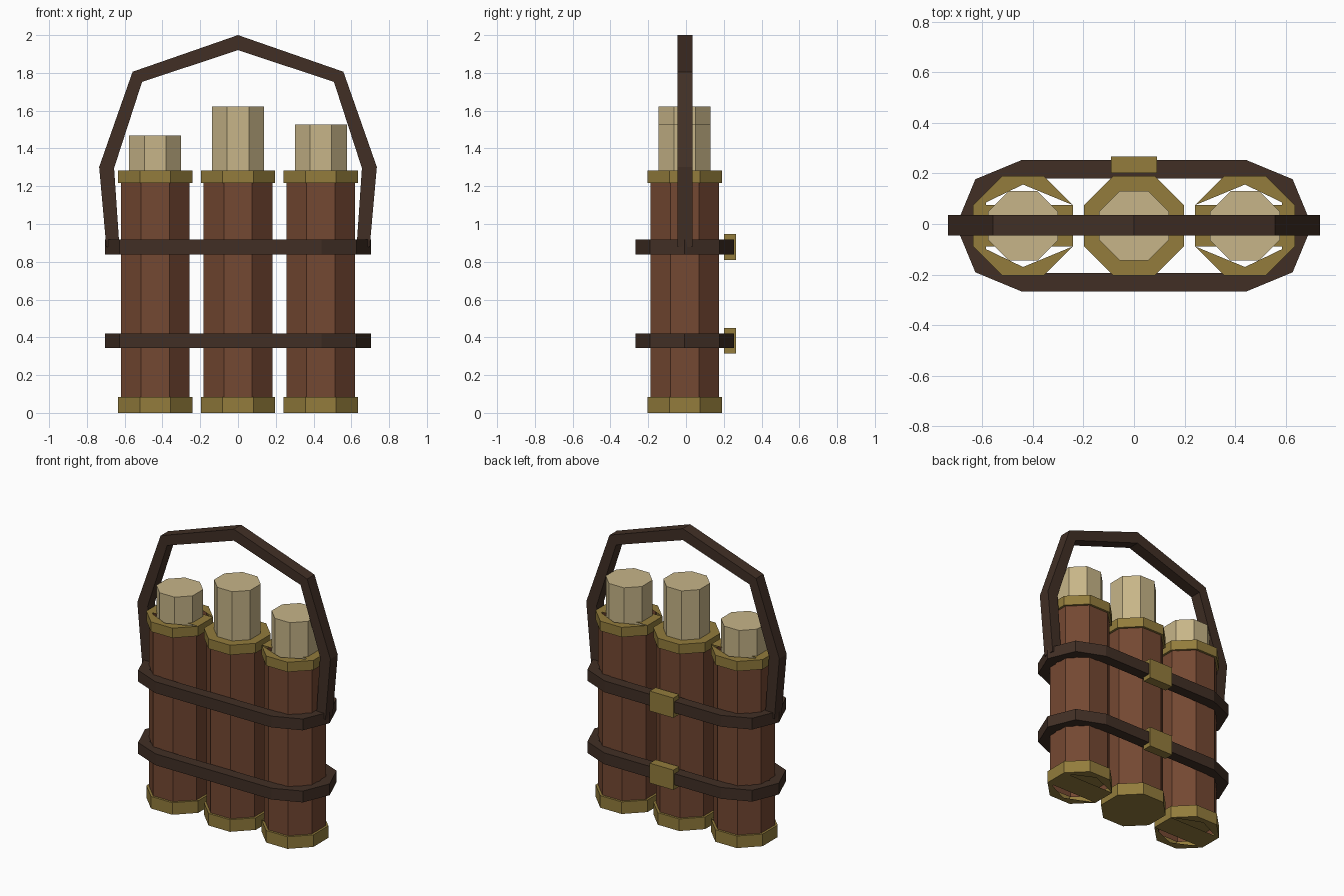
import bpy, bmesh, math

cube = bpy.data.objects.get("Cube")
if cube:
    bpy.data.objects.remove(cube, do_unlink=True)

Y0 = -0.007  # shared depth offset of the body


def material(name, rgb):
    """Flat material from an sRGB colour."""
    lin = [((c / 255 + 0.055) / 1.055) ** 2.4 for c in rgb] + [1.0]
    m = bpy.data.materials.new(name)
    m.use_nodes = True
    m.diffuse_color = lin
    bsdf = m.node_tree.nodes["Principled BSDF"]
    bsdf.inputs["Base Color"].default_value = lin
    bsdf.inputs["Roughness"].default_value = 0.8
    return m


WOOD = material("red brown wood", (116, 72, 50))
LEATHER = material("dark leather", (65, 47, 37))
BRASS = material("dull brass", (147, 124, 60))
PAPER = material("parchment", (199, 181, 136))


def finish(name, bm, mat, loc=(0, 0, 0)):
    bmesh.ops.recalc_face_normals(bm, faces=bm.faces)
    me = bpy.data.meshes.new(name)
    bm.to_mesh(me)
    bm.free()
    me.materials.append(mat)
    ob = bpy.data.objects.new(name, me)
    ob.location = loc
    bpy.context.collection.objects.link(ob)
    return ob


def octagon(apothem):
    r = apothem / math.cos(math.pi / 8)
    return [(r * math.cos(math.pi * (i + 0.5) / 4),
             r * math.sin(math.pi * (i + 0.5) / 4)) for i in range(8)]


def prism(name, apothem, z0, z1, mat, loc, caps=True):
    """Upright eight-sided prism with flat sides along the axes."""
    bm = bmesh.new()
    lo, hi = [[bm.verts.new((x, y, z)) for x, y in octagon(apothem)] for z in (z0, z1)]
    for i in range(8):
        j = (i + 1) % 8
        bm.faces.new((lo[i], lo[j], hi[j], hi[i]))
    if caps:
        bm.faces.new(lo)
        bm.faces.new(hi)
    return finish(name, bm, mat, loc)


def pierced_ring(name, apothem, z0, z1, mat, loc, side):
    """Prism whose end faces have two slim openings around a central bar."""
    bm = bmesh.new()
    a, h = apothem, apothem * math.tan(math.pi / 8)
    chevron = [(h, a), (a, h), (0, 0.163), (-0.147, 0.092), (-a, h), (-h, a)]
    chevron = [(-side * x, y) for x, y in chevron]
    # split each chevron at its inner point so every face stays simple
    pieces = [[chevron[i] for i in (0, 1, 2)], [chevron[i] for i in (0, 2, 5)],
              [chevron[i] for i in (5, 2, 3)], [chevron[i] for i in (5, 3, 4)]]
    pieces += [[(x, -y) for x, y in p] for p in pieces]
    pieces.append([(-a, -h), (a, -h), (a, h), (-a, h)])
    pieces += [[(side * 0.147, s * 0.092), (side * a, s * h), (side * 0.147, s * h)]
               for s in (-1, 1)]
    for z in (z0, z1):
        for p in pieces:
            bm.faces.new([bm.verts.new((x, y, z)) for x, y in p])
    pts = octagon(a)
    for i, (x, y) in enumerate(pts):
        u, v = pts[(i + 1) % 8]
        bm.faces.new([bm.verts.new(c) for c in
                      ((x, y, z0), (u, v, z0), (u, v, z1), (x, y, z1))])
    bmesh.ops.remove_doubles(bm, verts=bm.verts, dist=0.0005)
    ob = finish(name, bm, mat, loc)
    # make every face point away from the ring's middle
    bm = bmesh.new()
    bm.from_mesh(ob.data)
    for f in bm.faces:
        c = f.calc_center_median()
        f.normal_update()
        if abs(f.normal.z) > 0.5:
            out = f.normal.z * (c.z - (z0 + z1) / 2)
        else:
            out = f.normal.x * c.x + f.normal.y * c.y
        if out < 0:
            f.normal_flip()
    bm.to_mesh(ob.data)
    bm.free()
    return ob


# Three tubes, each with brass end rings and a rolled sheet sticking out
for label, side, x, top in (("right", -1, -0.4385, 1.468),
                            ("middle", 0, 0.0, 1.623),
                            ("left", 1, 0.4385, 1.527)):
    loc = (x, Y0, 0)
    prism(label + "_tube", 0.182, 0.04, 1.25, WOOD, loc, caps=False)
    prism(label + "_scroll", 0.1375, 0.6, top, PAPER, loc)
    for part, z0, z1 in (("bottom_ring", 0.0, 0.083), ("top_ring", 1.217, 1.284)):
        name = f"{label}_{part}"
        if side:
            pierced_ring(name, 0.197, z0, z1, BRASS, loc, side)
        else:
            prism(name, 0.197, z0, z1, BRASS, loc)


def stadium(radius):
    """Outline of a loop with two faceted round ends."""
    pts = []
    for cx, start in ((0.443, -90), (-0.443, 90)):
        for i in range(5):
            t = math.radians(start + 45 * i)
            pts.append((cx + radius * math.cos(t), radius * math.sin(t)))
    return pts


# Two leather straps around the tubes, each with a brass buckle at the back
for label, z in (("lower", 0.382), ("upper", 0.878)):
    bm = bmesh.new()
    rings = [[bm.verts.new((x, y, h)) for x, y in stadium(r)]
             for r, h in ((0.26, -0.039), (0.26, 0.039), (0.187, 0.039), (0.187, -0.039))]
    for a, b in zip(rings, rings[1:] + rings[:1]):
        for i in range(10):
            j = (i + 1) % 10
            bm.faces.new((a[i], a[j], b[j], b[i]))
    finish(label + "_strap", bm, LEATHER, (0, Y0, z))

    bm = bmesh.new()
    bmesh.ops.create_cube(bm, size=1)
    bmesh.ops.scale(bm, vec=(0.18, 0.064, 0.137), verts=bm.verts)
    finish(label + "_buckle", bm, BRASS, (0, 0.234, z))

# Carrying handle: a faceted arch of rectangular section
half_out = [(0.697, 0.877), (0.735, 1.302), (0.558, 1.806)]
half_in = [(0.628, 0.882), (0.656, 1.296), (0.508, 1.752)]


def arch(half, peak):
    return half + [(0, peak)] + [(-x, z) for x, z in reversed(half)]


bm = bmesh.new()
outer, inner = arch(half_out, 2.0), arch(half_in, 1.921)
rows = [[bm.verts.new((x, y, z)) for x, z in path]
        for path, y in ((outer, -0.04), (outer, 0.04), (inner, 0.04), (inner, -0.04))]
for a, b in zip(rows, rows[1:] + rows[:1]):
    for i in range(len(outer) - 1):
        bm.faces.new((a[i], a[i + 1], b[i + 1], b[i]))
for end in (0, -1):
    bm.faces.new([row[end] for row in rows])
finish("handle", bm, LEATHER, (0, -0.005, 0))
